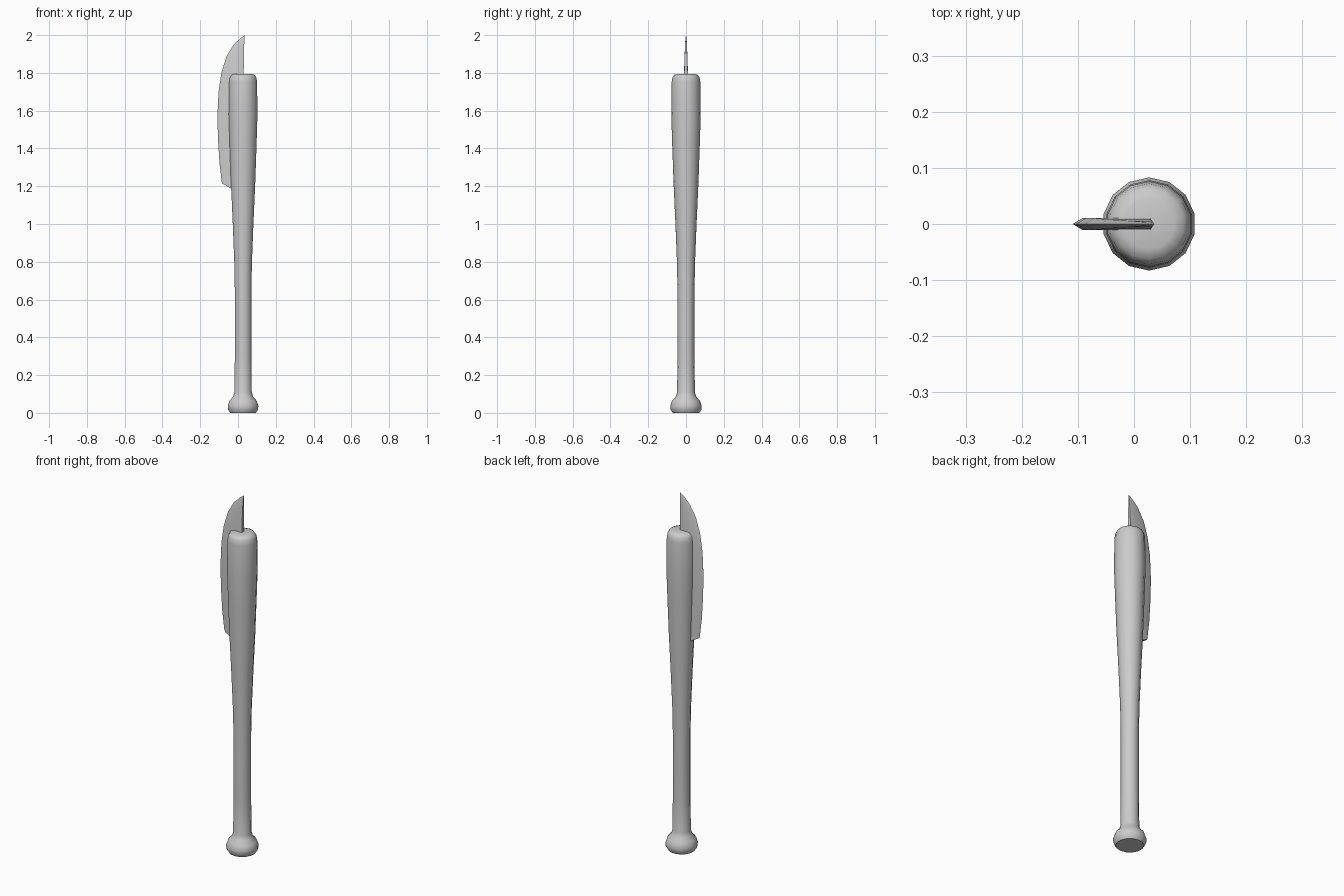
import bpy, bmesh, math
from mathutils import Vector

if "Cube" in bpy.data.objects:
    bpy.data.objects.remove(bpy.data.objects["Cube"])

SIDES = 14
AXIS_X = 0.027


def finish(name, bm, angle):
    bmesh.ops.recalc_face_normals(bm, faces=bm.faces)
    mesh = bpy.data.meshes.new(name)
    bm.to_mesh(mesh)
    bm.free()
    obj = bpy.data.objects.new(name, mesh)
    bpy.context.collection.objects.link(obj)
    bpy.ops.object.select_all(action='DESELECT')
    obj.select_set(True)
    bpy.context.view_layer.objects.active = obj
    bpy.ops.object.shade_smooth_by_angle(angle=math.radians(angle))
    return obj


def bridge(bm, a, b):
    n = len(a)
    for i in range(n):
        bm.faces.new((a[i], a[(i + 1) % n], b[(i + 1) % n], b[i]))


# Bat: lathed profile (radius, height) with knob, grip and barrel
profile = [(0.070, 0.0), (0.081, 0.017), (0.083, 0.038), (0.074, 0.064),
           (0.055, 0.085), (0.047, 0.110), (0.045, 0.30), (0.045, 0.65),
           (0.048, 0.80), (0.056, 1.00), (0.066, 1.22), (0.073, 1.42),
           (0.078, 1.58), (0.076, 1.75), (0.072, 1.775), (0.063, 1.789),
           (0.045, 1.795)]
bm = bmesh.new()
rings = []
for r, z in profile:
    ring = []
    for i in range(SIDES):
        a = math.pi / 2 + math.tau * i / SIDES
        ring.append(bm.verts.new((AXIS_X + r * math.cos(a), r * math.sin(a), z)))
    rings.append(ring)
for lower, upper in zip(rings, rings[1:]):
    bridge(bm, lower, upper)
bm.faces.new(rings[0])
bm.faces.new(rings[-1])
finish("bat", bm, 50)

# Blade: sharp curved edge, bevel line and flat spine buried in the bat
edge = [(-0.085, 1.215), (-0.098, 1.32), (-0.106, 1.45), (-0.109, 1.57),
        (-0.103, 1.70), (-0.088, 1.80), (-0.062, 1.885), (-0.025, 1.947),
        (0.012, 1.983)]
bm = bmesh.new()
sections = []
for k, (x, z) in enumerate(edge):
    t = k / (len(edge) - 1)
    spine_x = 0.022 + 0.012 * t
    spine_z = z - 0.06 * (1 - t) ** 2 - 0.03 * math.sin(math.pi * t)
    half = 0.0105 if z < 1.8 else 0.0105 * math.sqrt((2.0 - z) / 0.2)
    e, s = Vector((x, 0, z)), Vector((spine_x, 0, spine_z))
    b = e + (s - e) * min(0.5, 0.018 / (s - e).length)
    off = Vector((0, half, 0))
    sections.append([bm.verts.new(p) for p in (e, b + off, s + off, s - off, b - off)])
for a, b in zip(sections, sections[1:]):
    bridge(bm, a, b)
bm.faces.new(sections[0])
tip = bm.verts.new((0.036, 0, 2.0))
last = sections[-1]
for i in range(5):
    bm.faces.new((last[i], last[(i + 1) % 5], tip))
finish("blade", bm, 40)
